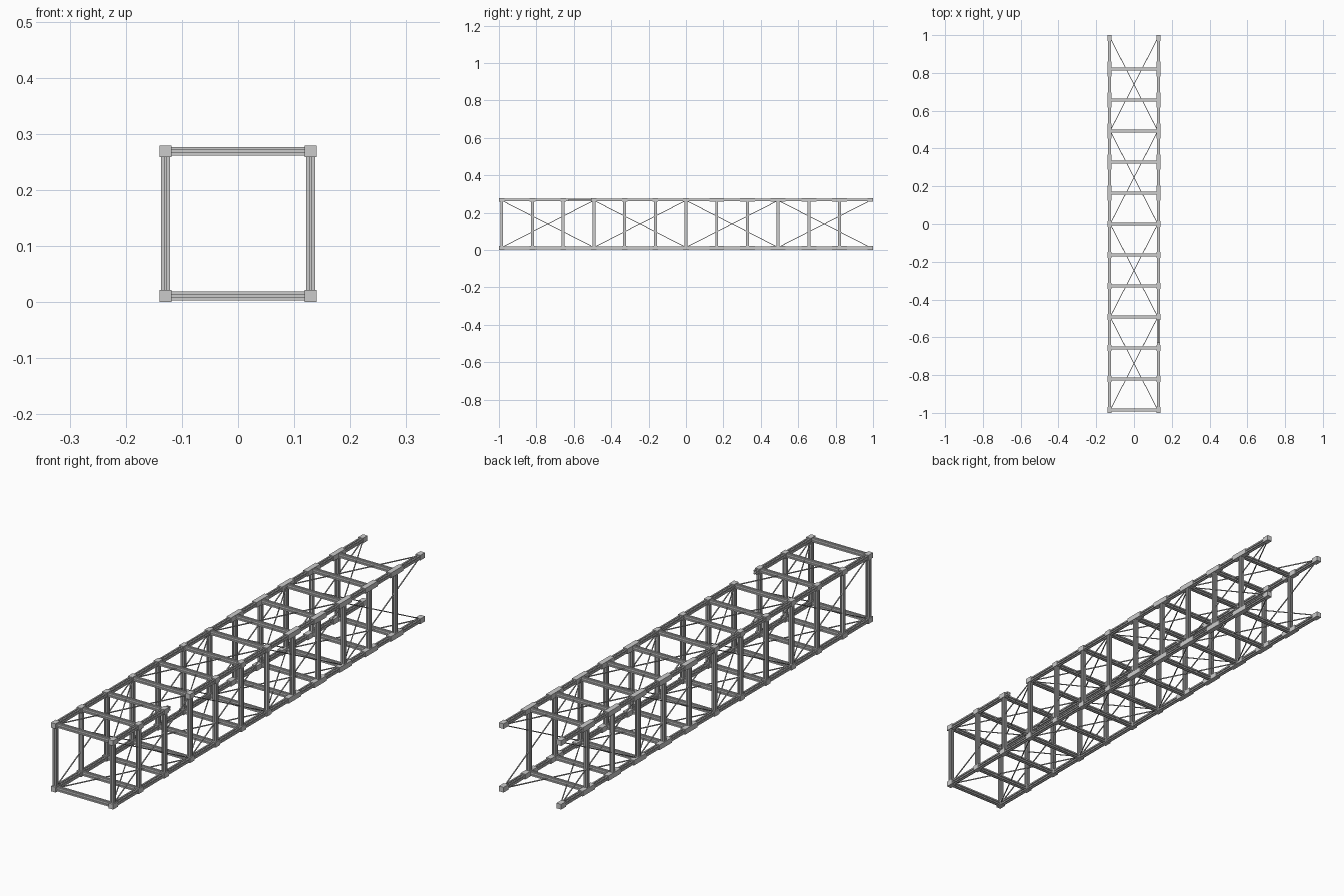
import bpy, bmesh
from mathutils import Vector

if "Cube" in bpy.data.objects:
    bpy.data.objects.remove(bpy.data.objects["Cube"])

X = 0.129                  # longeron centre, left and right
Z0, Z1 = 0.011, 0.269      # longeron centres, bottom and top
BAY = 0.1642
Y0 = -0.985
FRAMES = [Y0 + BAY * i for i in range(12)]


def grooved(half, slot=0.002, depth=0.004):
    # square section with a slot running along each face
    corner = [(half, slot), (half, half), (slot, half), (slot, half - depth), (-slot, half - depth)]
    pts = []
    for k in range(4):
        for x, y in corner[:4]:
            for _ in range(k):
                x, y = -y, x
            pts.append((x, y))
        # inner slot corner on the far side of this face
        x, y = corner[4]
        for _ in range(k):
            x, y = -y, x
        pts.append((x, y))
    return pts


def square(half):
    return [(half, half), (-half, half), (-half, -half), (half, -half)]


def sweep(bm, profile, a, b):
    # straight bar of the given section from a to b
    a, b = Vector(a), Vector(b)
    d = (b - a).normalized()
    ref = Vector((0, 0, 1)) if abs(d.z) < 0.9 else Vector((1, 0, 0))
    u = ref.cross(d).normalized()
    v = d.cross(u)
    rings = [[bm.verts.new(p + u * x + v * y) for x, y in profile] for p in (a, b)]
    n = len(profile)
    for i in range(n):
        j = (i + 1) % n
        bm.faces.new((rings[0][i], rings[0][j], rings[1][j], rings[1][i]))
    bm.faces.new(rings[0][::-1])
    bm.faces.new(rings[1])


def build(name, bars):
    bm = bmesh.new()
    for profile, a, b in bars:
        sweep(bm, profile, a, b)
    bmesh.ops.recalc_face_normals(bm, faces=bm.faces)
    mesh = bpy.data.meshes.new(name)
    bm.to_mesh(mesh)
    bm.free()
    ob = bpy.data.objects.new(name, mesh)
    bpy.context.collection.objects.link(ob)
    return ob


BEAM = grooved(0.0078)
BLOCK = square(0.0105)
CABLE = square(0.0018)
CORNERS = [(-X, Z0), (X, Z0), (X, Z1), (-X, Z1)]

# Four longerons; the top right one has a missing bay
for name, (x, z) in zip(("bottom_left", "bottom_right", "top_right", "top_left"), CORNERS):
    spans = [(-0.995, 0.995)]
    if name == "top_right":
        spans = [(-0.995, FRAMES[2] + 0.03), (FRAMES[3] - 0.012, 0.995)]
    build(name + "_longeron", [(BEAM, (x, a, z), (x, b, z)) for a, b in spans])

    # Corner joints: short blocks at the front half, long sleeves at the rear
    joints = []
    for i, y in enumerate(FRAMES):
        h = 0.015 if i < 7 else 0.04
        joints.append((BLOCK, (x, y - h, z), (x, y + h, z)))
    joints.append((BLOCK, (x, 0.97, z), (x, 1.0, z)))
    joints[0] = (BLOCK, (x, -1.0, z), (x, -0.97, z))
    build(name + "_joints", joints)

# Square frames, the rear end stays open
struts, sockets = [], []
for y in FRAMES:
    for k in range(4):
        (xa, za), (xb, zb) = CORNERS[k], CORNERS[(k + 1) % 4]
        a, b = Vector((xa, y, za)), Vector((xb, y, zb))
        d = (b - a).normalized()
        struts.append((BEAM, a + d * 0.008, b - d * 0.008))
build("frame_struts", struts)

# Crossed bracing cables, one pair per three bays on each face
cables = []
for s in range(4):
    ya, yb = Y0 + 3 * BAY * s + 0.01, Y0 + 3 * BAY * (s + 1) - 0.01
    for k in range(4):
        (xa, za), (xb, zb) = CORNERS[k], CORNERS[(k + 1) % 4]
        d = (Vector((xb, 0, zb)) - Vector((xa, 0, za))).normalized() * 0.008
        for p, q in ((ya, yb), (yb, ya)):
            cables.append((CABLE, Vector((xa, p, za)) + d, Vector((xb, q, zb)) - d))
build("bracing_cables", cables)
